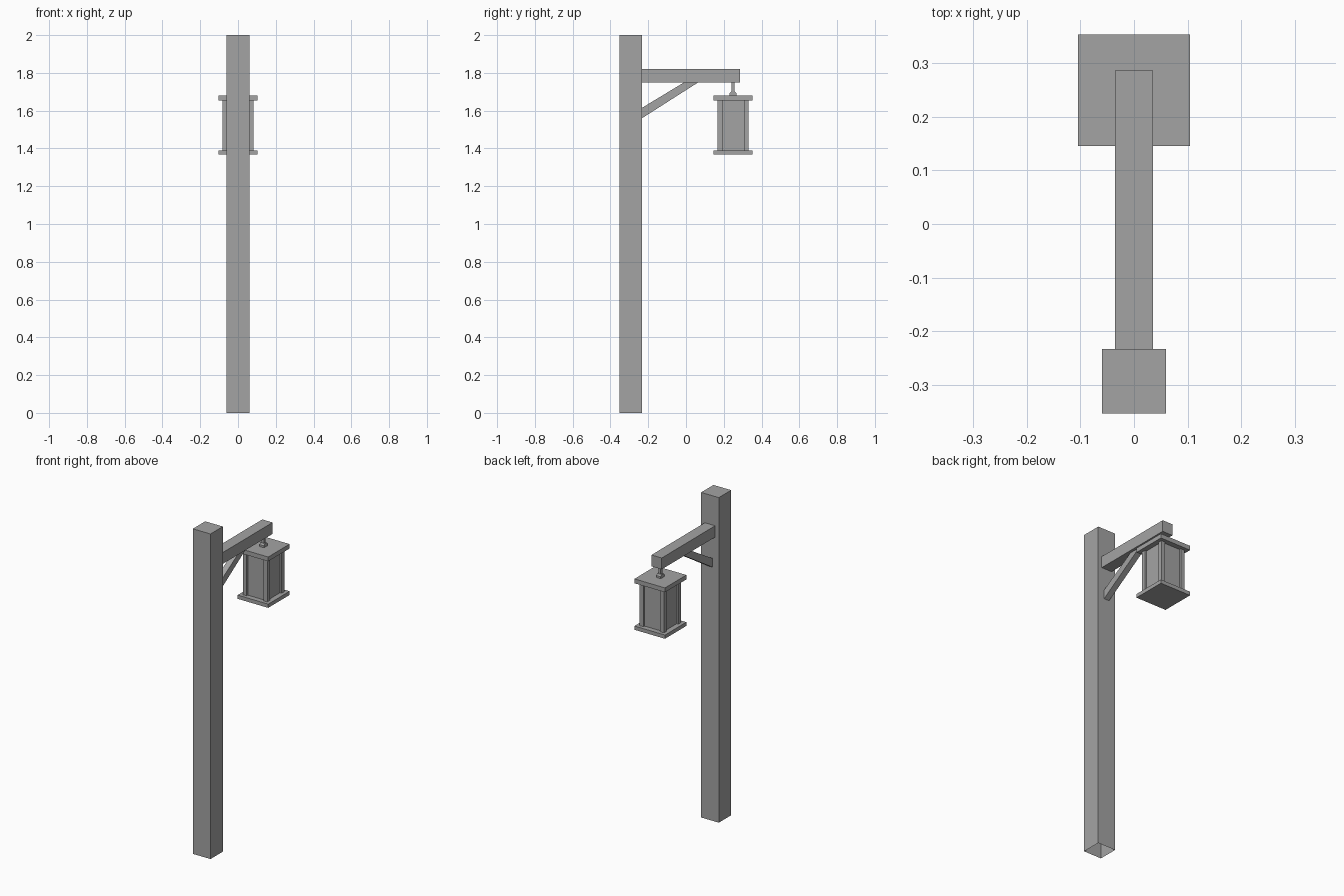
import bpy, bmesh

cube = bpy.data.objects.get("Cube")
if cube:
    bpy.data.objects.remove(cube, do_unlink=True)

grey = bpy.data.materials.new("weathered_grey")
grey.use_nodes = True
colour = (0.37, 0.37, 0.37, 1)
grey.diffuse_color = colour
grey.node_tree.nodes["Principled BSDF"].inputs["Base Color"].default_value = colour


def finish(name, bm):
    mesh = bpy.data.meshes.new(name)
    bm.to_mesh(mesh)
    bm.free()
    mesh.materials.append(grey)
    obj = bpy.data.objects.new(name, mesh)
    bpy.context.collection.objects.link(obj)


def box(name, x, y, z, open_bottom=False):
    """Box from (min, max) ranges on each axis."""
    bm = bmesh.new()
    bmesh.ops.create_cube(bm, size=1)
    for v in bm.verts:
        v.co = [r[0] if c < 0 else r[1] for r, c in zip((x, y, z), v.co)]
    if open_bottom:
        low = [f for f in bm.faces if f.normal.z < -0.5]
        bmesh.ops.delete(bm, geom=low, context='FACES_ONLY')
    finish(name, bm)


def prism(name, half, profile):
    """Side profile of (y, z) points extruded across x."""
    bm = bmesh.new()
    face = bm.faces.new([bm.verts.new((-half, y, z)) for y, z in profile])
    side = bmesh.ops.extrude_face_region(bm, geom=[face], use_keep_orig=True)
    moved = [g for g in side["geom"] if isinstance(g, bmesh.types.BMVert)]
    bmesh.ops.translate(bm, verts=moved, vec=(2 * half, 0, 0))
    bmesh.ops.recalc_face_normals(bm, faces=bm.faces)
    finish(name, bm)


def around(c, half):
    return (c - half, c + half)


# Post, arm and diagonal brace
POST_BACK = -0.233
box("post", around(0, 0.06), (-0.353, POST_BACK), (0, 2), open_bottom=True)
box("arm", around(0, 0.035), (POST_BACK, 0.286), (1.75, 1.82))
prism("brace", 0.018,
      [(POST_BACK, 1.56), (0.065, 1.75), (-0.01, 1.75), (POST_BACK, 1.615)])

# Lantern
LY = 0.249
LOW, HIGH, TOP = 1.39, 1.653, 1.68
box("lantern_base", around(0, 0.104), around(LY, 0.104), (1.367, LOW))
box("lantern_roof", around(0, 0.104), around(LY, 0.104), (HIGH, TOP))
box("lantern_panes", around(0, 0.072), around(LY, 0.072), (LOW, HIGH))
for sx, x_name in ((-1, "right"), (1, "left")):
    for sy, y_name in ((-1, "front"), (1, "back")):
        box(f"lantern_corner_{y_name}_{x_name}", around(sx * 0.07, 0.013),
            around(LY + sy * 0.07, 0.013), (LOW, HIGH))

# Hanger rod and its loop on the roof
box("hanger_rod", around(0, 0.008), around(LY, 0.008), (1.69, 1.75))
prism("hanger_loop", 0.015,
      [(LY - 0.018, TOP), (LY + 0.018, TOP), (LY + 0.018, 1.692),
       (LY + 0.01, 1.702), (LY - 0.01, 1.702), (LY - 0.018, 1.692)])
